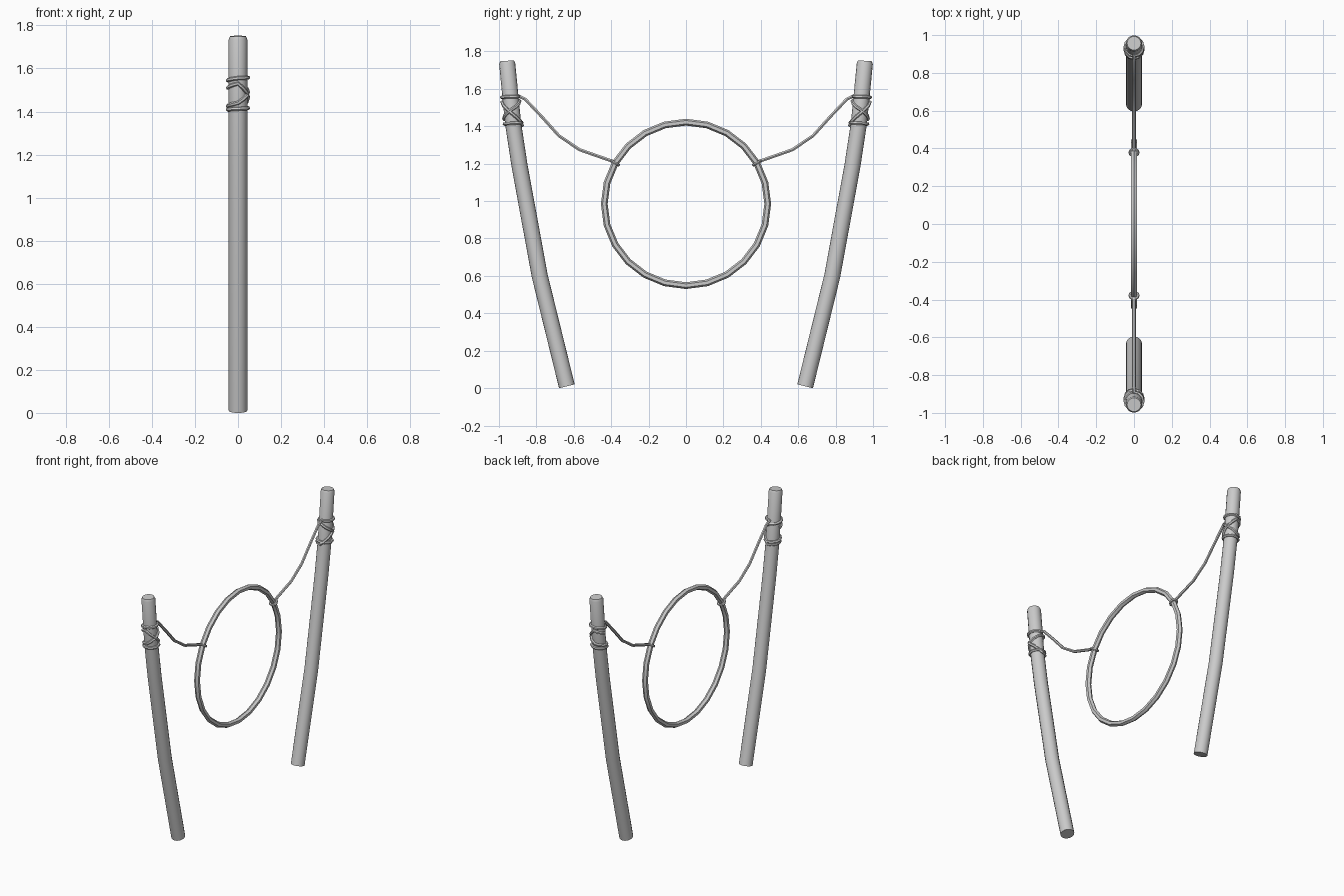
import bpy, math
from math import sin, cos, pi, tau

if "Cube" in bpy.data.objects:
    bpy.data.objects.remove(bpy.data.objects["Cube"], do_unlink=True)

grey = bpy.data.materials.new("plain_grey")
grey.use_nodes = True
grey.diffuse_color = (0.6, 0.6, 0.6, 1)
grey.node_tree.nodes["Principled BSDF"].inputs["Base Color"].default_value = (0.6, 0.6, 0.6, 1)


def finish(obj, name, angle=35):
    obj.name = name
    obj.data.materials.clear()
    obj.data.materials.append(grey)
    bpy.ops.object.select_all(action='DESELECT')
    obj.select_set(True)
    bpy.context.view_layer.objects.active = obj
    bpy.ops.object.shade_smooth_by_angle(angle=math.radians(angle))


def tube(name, path, radius, resolution, scales=None):
    """Sweep a round section along a path and turn it into a mesh."""
    curve = bpy.data.curves.new(name, 'CURVE')
    curve.dimensions = '3D'
    curve.bevel_depth = radius
    curve.bevel_resolution = resolution
    curve.use_fill_caps = True
    spline = curve.splines.new('POLY')
    spline.points.add(len(path) - 1)
    for i, (point, co) in enumerate(zip(spline.points, path)):
        point.co = (*co, 1)
        point.radius = scales[i] if scales else 1
    obj = bpy.data.objects.new(name, curve)
    bpy.context.collection.objects.link(obj)
    bpy.ops.object.select_all(action='DESELECT')
    obj.select_set(True)
    bpy.context.view_layer.objects.active = obj
    bpy.ops.object.convert(target='MESH')
    finish(bpy.context.object, name)


def lerp_table(table, t):
    for (a, va), (b, vb) in zip(table, table[1:]):
        if t <= b:
            return va + (vb - va) * (t - a) / (b - a)
    return table[-1][1]


def torus(name, location, rotation, major, minor, segments, sides):
    bpy.ops.mesh.primitive_torus_add(location=location, rotation=rotation,
                                     major_radius=major, minor_radius=minor,
                                     major_segments=segments, minor_segments=sides)
    finish(bpy.context.object, name)


# Hanging hoop
HOOP_Z, HOOP_R = 0.985, 0.437
torus("hoop", (0, 0, HOOP_Z), (0, pi / 2, 0), HOOP_R, 0.018, 24, 6)

# Pole centre line as (height, distance from middle)
pole = [(0.01, 0.637), (0.6, 0.782), (1.19, 0.89), (1.42, 0.925), (1.735, 0.956), (1.75, 0.957)]
# Rope height on the pole by number of turns
wrap = [(0, 1.56), (0.5, 1.555), (1, 1.535), (1.25, 1.49), (1.5, 1.44), (1.75, 1.425),
        (2, 1.42), (3, 1.405), (3.5, 1.53), (3.75, 1.51)]
# Sagging part of the rope as (distance, height)
sag = [(0.37, 1.205), (0.57, 1.275), (0.68, 1.35), (0.77, 1.45), (0.86, 1.545)]

for side, label in ((-1, "front"), (1, "back")):
    # Bent pole with a chamfered top
    tube(f"{label}_pole", [(0, side * y, z) for z, y in pole], 0.043, 6,
         [1, 1, 1, 1, 1, 0.85])

    # Rope from the hoop up to the pole and around it
    path = [(0, side * y, z) for y, z in sag]
    steps = 46
    for i in range(steps):
        turn = 3.75 * i / (steps - 1)
        z = lerp_table(wrap, turn)
        a = turn * tau
        centre = lerp_table(pole, z)
        path.append((0.047 * sin(a), side * (centre - 0.047 * cos(a)), z))
    tube(f"{label}_rope", path, 0.0095, 1)

    # Loop tying the rope to the hoop
    a = math.radians(60) * side
    torus(f"{label}_hoop_tie",
          (0, HOOP_R * sin(a), HOOP_Z + HOOP_R * cos(a)),
          (pi / 2 - a, 0, 0), 0.022, 0.008, 10, 6)
